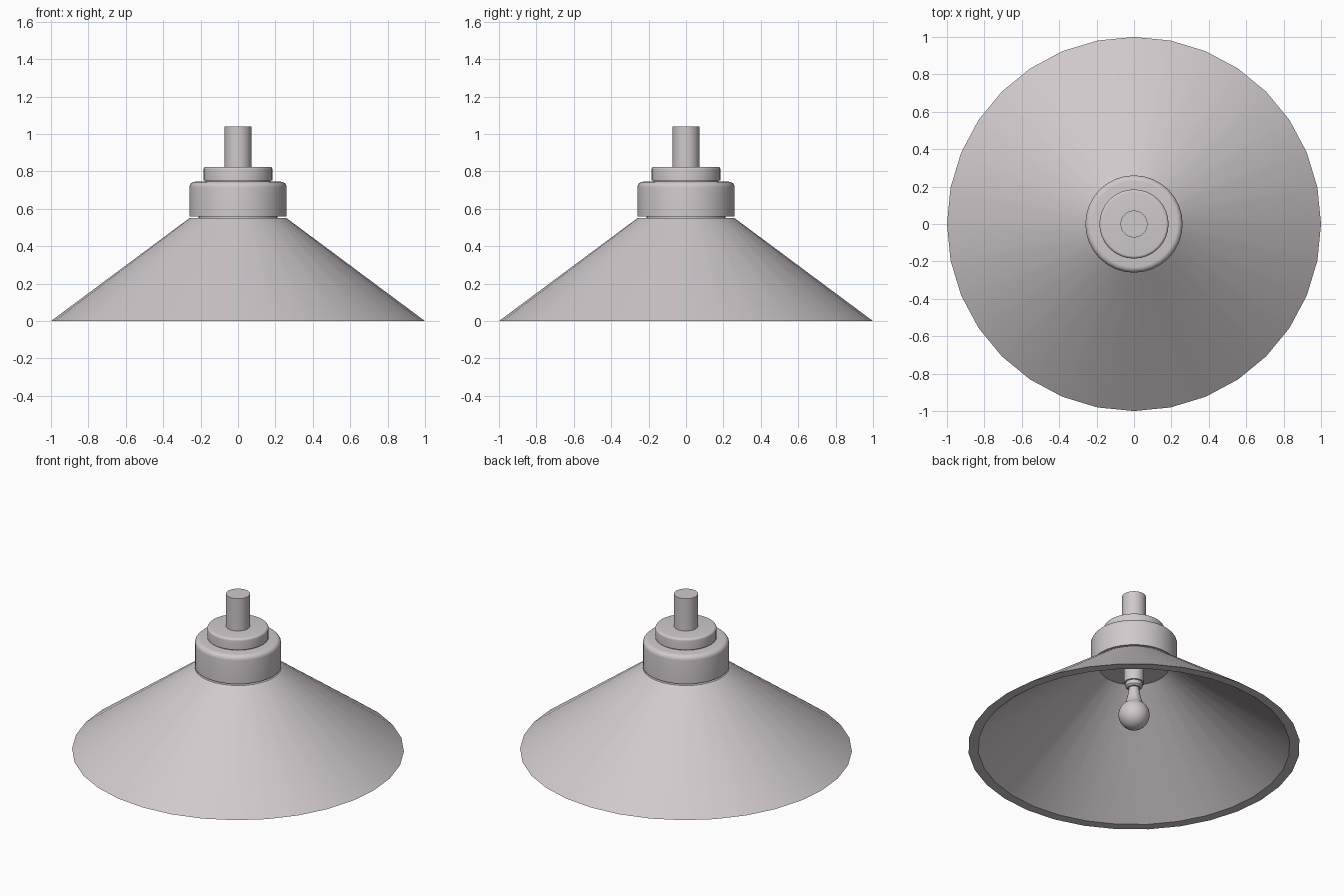
import bpy, bmesh
from math import sin, cos, pi, radians
from mathutils import Vector

cube = bpy.data.objects.get("Cube")
if cube:
    bpy.data.objects.remove(cube)

# One painted-metal colour throughout
metal = bpy.data.materials.new("warm grey metal")
metal.use_nodes = True
colour = (0.63, 0.585, 0.6, 1)
metal.diffuse_color = colour
metal.node_tree.nodes["Principled BSDF"].inputs["Base Color"].default_value = colour


def lathe(name, profile, sides=32, closed=False):
    """Revolve a radius/height profile around the vertical axis."""
    bm = bmesh.new()
    verts = [bm.verts.new((r, 0, z)) for r, z in profile]
    pairs = list(zip(verts, verts[1:]))
    if closed:
        pairs.append((verts[-1], verts[0]))
    edges = [bm.edges.new(p) for p in pairs]
    bmesh.ops.spin(bm, geom=verts + edges, cent=Vector(), axis=(0, 0, 1),
                   angle=2 * pi, steps=sides, use_duplicate=False)
    bmesh.ops.remove_doubles(bm, verts=bm.verts, dist=0.0005)
    bmesh.ops.recalc_face_normals(bm, faces=bm.faces)
    mesh = bpy.data.meshes.new(name)
    bm.to_mesh(mesh)
    bm.free()
    mesh.materials.append(metal)
    obj = bpy.data.objects.new(name, mesh)
    bpy.context.collection.objects.link(obj)
    bpy.ops.object.select_all(action="DESELECT")
    obj.select_set(True)
    bpy.context.view_layer.objects.active = obj
    bpy.ops.object.shade_smooth_by_angle(angle=radians(35))
    return obj


def arc(r, z, radius, start, end, steps):
    """Points along a circular arc centred at radius r and height z."""
    angles = [radians(start + (end - start) * i / steps) for i in range(steps + 1)]
    return [(r + radius * cos(a), z + radius * sin(a)) for a in angles]


def rounded_drum(name, radius, bottom, top, fillet):
    """Cylinder with a rounded upper edge."""
    rounded = arc(radius - fillet, top - fillet, fillet, 0, 90, 5)
    return lathe(name, [(0, bottom), (radius, bottom)] + rounded + [(0, top)])


# Hollow conical shade, open at both ends
lathe("shade", [(1, 0), (0.26, 0.55), (0.21, 0.55), (0.94, 0)], closed=True)

# Stepped fitting above the shade
lathe("shade_joint", [(0, 0.55), (0.21, 0.55), (0.21, 0.565), (0, 0.565)])
rounded_drum("collar", 0.26, 0.56, 0.745, 0.03)
lathe("cap_joint", [(0, 0.74), (0.175, 0.74), (0.175, 0.755), (0, 0.755)])
rounded_drum("cap", 0.185, 0.752, 0.825, 0.015)
lathe("stem", [(0, 0.82), (0.072, 0.82), (0.072, 1.04), (0, 1.04)])

# Bulb holder and bulb hanging inside the shade
lathe("socket", [(0, 0.56), (0.06, 0.56), (0.06, 0.44), (0, 0.44)])
lathe("bulb_base", [(0, 0.45), (0.05, 0.45), (0.05, 0.415), (0.04, 0.405), (0, 0.405)])
lathe("bulb", [(0, 0.41), (0.03, 0.41), (0.034, 0.375), (0.043, 0.335)]
      + arc(0, 0.22, 0.094, 55, -90, 12))
